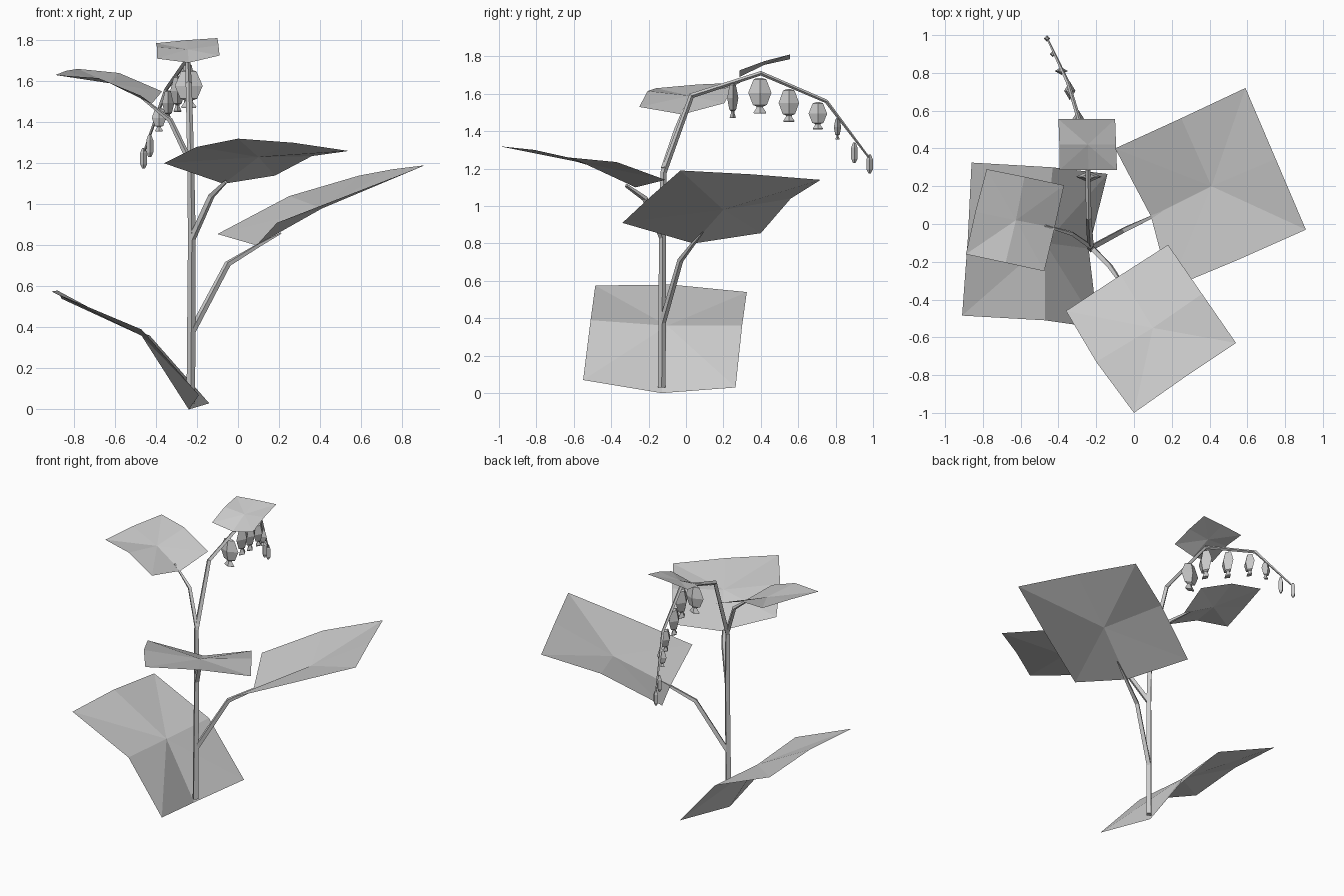
import bpy, math
from mathutils import Vector


def make(name, verts, faces):
    me = bpy.data.meshes.new(name)
    me.from_pydata([tuple(v) for v in verts], [], faces)
    me.update()
    ob = bpy.data.objects.new(name, me)
    bpy.context.collection.objects.link(ob)
    return ob


def loft(name, rings):
    """Skin a stack of equal-sized rings and cap both ends."""
    n = len(rings[0])
    verts = [v for r in rings for v in r]
    faces = [(k * n + i, k * n + (i + 1) % n, (k + 1) * n + (i + 1) % n, (k + 1) * n + i)
             for k in range(len(rings) - 1) for i in range(n)]
    faces += [tuple(range(n))[::-1], tuple(range(len(verts) - n, len(verts)))]
    return make(name, verts, faces)


def tube(name, path, radii, sides=4):
    """Tapered low-poly tube along a path."""
    pts = [Vector(p) for p in path]
    rings = []
    for i, p in enumerate(pts):
        d = (pts[min(i + 1, len(pts) - 1)] - pts[max(i - 1, 0)]).normalized()
        u = Vector((1, 0, 0))
        u = (u - d * u.dot(d)).normalized()
        w = d.cross(u)
        rings.append([p + radii[i] * (u * math.cos(a) + w * math.sin(a))
                      for a in (math.tau * k / sides for k in range(sides))])
    return loft(name, rings)


def leaf(name, near, mid, far):
    """Folded sheet of 3 x 3 points, split into triangles around the centre."""
    rim = [0, 1, 2, 5, 8, 7, 6, 3]
    return make(name, near + mid + far,
                [(4, rim[i], rim[(i + 1) % 8]) for i in range(8)])


# main stem and arching flower stalk
arch = [(-.24, .03, 1.59), (-.245, .40, 1.71), (-.35, .75, 1.56), (-.46, .985, 1.25)]
tube("stem", [(-.23, -.13, .03), (-.225, -.125, .83), (-.23, -.12, 1.18)] + arch,
     [.021, .019, .017, .015, .012, .01, .005])

# leaf stalks
tube("low_stalk", [(-.225, -.125, .38), (-.05, -.03, .71), (.10, .04, .80), (.21, .09, .86)],
     [.018, .016, .011, .004])
tube("middle_stalk", [(-.225, -.125, .83), (-.13, -.22, 1.04), (-.06, -.32, 1.11)],
     [.018, .016, .01])
tube("high_stalk", [(-.23, -.12, 1.20), (-.33, -.05, 1.41), (-.47, -.01, 1.52)],
     [.015, .013, .006])

# leaves
leaf("ground_leaf",
     [(-.14, .265, .03), (-.24, -.13, 0), (-.19, -.55, .07)],
     [(-.43, .30, .36), (-.47, -.10, .36), (-.47, -.51, .39)],
     [(-.86, .325, .54), (-.88, -.08, .58), (-.91, -.485, .575)])
leaf("low_leaf",
     [(-.10, .40, .855), (.09, .04, .80), (.19, -.34, .91)],
     [(.25, .56, 1.04), (.41, .20, .98), (.55, -.19, 1.05)],
     [(.59, .72, 1.14), (.75, .345, 1.17), (.91, -.03, 1.19)])
leaf("front_leaf",
     [(.18, -.11, 1.14), (-.07, -.27, 1.10), (-.36, -.46, 1.20)],
     [(.36, -.37, 1.235), (.10, -.55, 1.23), (-.20, -.73, 1.28)],
     [(.54, -.63, 1.26), (.27, -.81, 1.30), (0, -1.0, 1.32)])
leaf("high_leaf",
     [(-.37, .205, 1.55), (-.42, -.02, 1.49), (-.475, -.25, 1.53)],
     [(-.58, .25, 1.64), (-.625, .02, 1.59), (-.68, -.205, 1.615)],
     [(-.78, .29, 1.66), (-.84, .065, 1.65), (-.89, -.16, 1.63)])
leaf("top_leaf",
     [(-.395, .285, 1.71), (-.24, .285, 1.69), (-.09, .285, 1.725)],
     [(-.395, .42, 1.765), (-.245, .42, 1.755), (-.095, .42, 1.775)],
     [(-.40, .555, 1.785), (-.25, .555, 1.80), (-.10, .555, 1.81)])


def hanging(name, x, y, top, height, rx, ry, profile):
    """Four-sided hanging shape; profile holds (depth, width) fractions."""
    loft(name, [[(x + sx * rx * w, y + sy * ry * w, top - height * d)
                 for sx, sy in ((1, 0), (0, -1), (-1, 0), (0, 1))] for d, w in profile])


# flowers along the arch: x, y, top, height, half widths
BELL = [(0, .2), (.04, .55), (.42, 1), (.76, .6), (.8, .3), (.84, .28), (.97, .55), (1, .5)]
BUD = [(0, .4), (.25, 1), (.8, 1), (1, .4)]
bells = [(-.24, .25, 1.655, .185, .068, .03), (-.245, .395, 1.685, .19, .035, .062),
         (-.295, .55, 1.625, .175, .035, .055), (-.34, .705, 1.555, .145, .03, .05),
         (-.385, .81, 1.47, .115, .035, .02)]
for i, b in enumerate(bells):
    hanging(f"flower_{i + 1}", *b, BELL)
for i, b in enumerate([(-.43, .90, 1.34, .11, .017, .017), (-.46, .982, 1.275, .10, .017, .017)]):
    hanging(f"bud_{i + 1}", *b, BUD)
